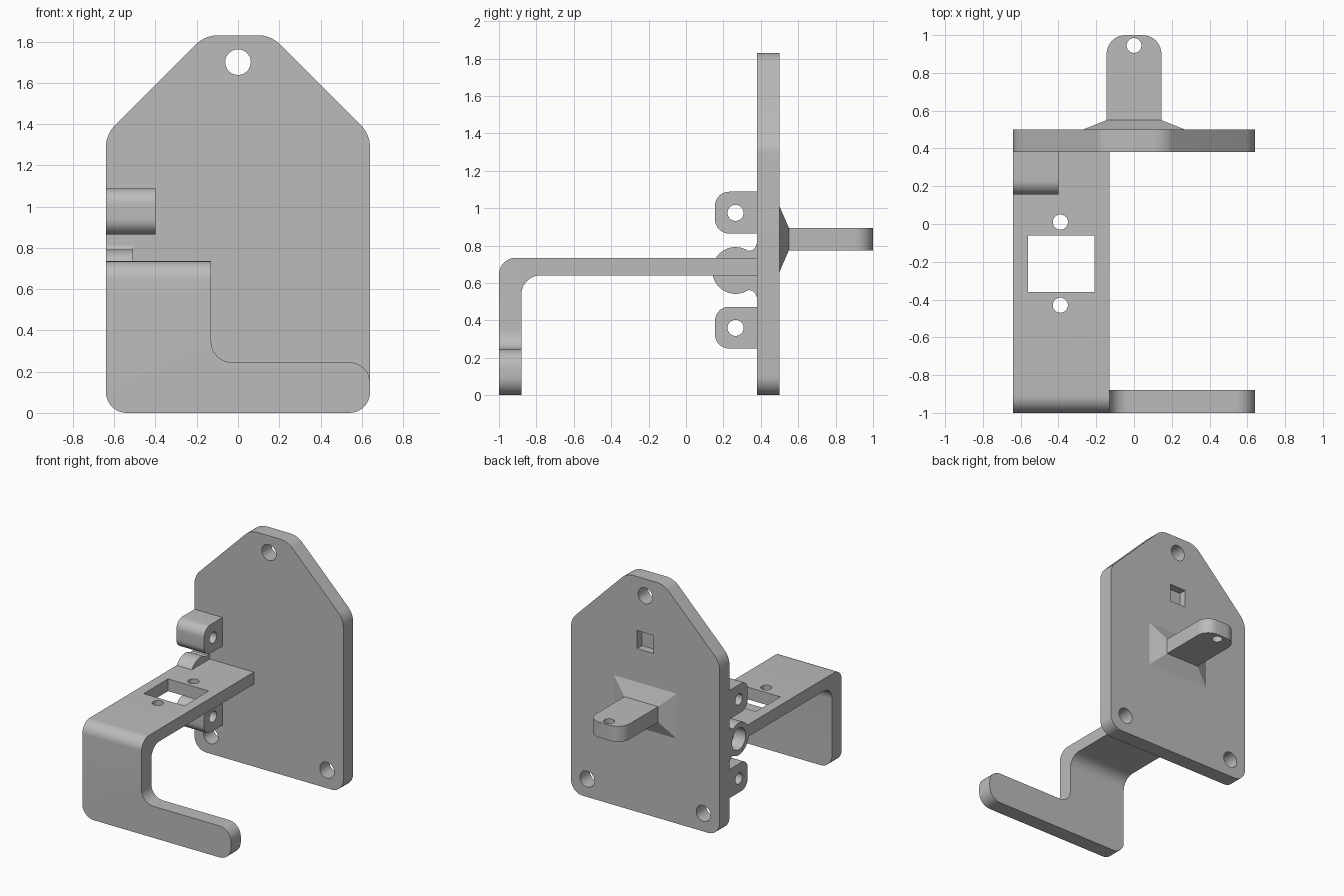
import bpy, bmesh, math
from mathutils import Vector

if "Cube" in bpy.data.objects:
    bpy.data.objects.remove(bpy.data.objects["Cube"])

grey = bpy.data.materials.new("plain grey")
grey.diffuse_color = (0.5, 0.5, 0.5, 1)
grey.use_nodes = True
grey.node_tree.nodes["Principled BSDF"].inputs["Base Color"].default_value = grey.diffuse_color


def place(axis, u, v, t):
    return {"x": (t, u, v), "y": (u, t, v), "z": (u, v, t)}[axis]


def finish(name, bm):
    bmesh.ops.recalc_face_normals(bm, faces=bm.faces)
    me = bpy.data.meshes.new(name)
    bm.to_mesh(me)
    bm.free()
    me.materials.append(grey)
    ob = bpy.data.objects.new(name, me)
    bpy.context.collection.objects.link(ob)
    return ob


def prism(name, pts, axis, a, b):
    """Extrude a 2D outline along an axis from a to b."""
    bm = bmesh.new()
    lo = [bm.verts.new(place(axis, p[0], p[1], a)) for p in pts]
    hi = [bm.verts.new(place(axis, p[0], p[1], b)) for p in pts]
    bm.faces.new(lo)
    bm.faces.new(hi)
    for i in range(len(pts)):
        j = (i + 1) % len(pts)
        bm.faces.new((lo[i], lo[j], hi[j], hi[i]))
    return finish(name, bm)


def rounded(corners, n=10):
    """Outline from (u, v, radius) corners."""
    out = []
    for i, (u, v, r) in enumerate(corners):
        p = Vector((u, v))
        if r == 0:
            out.append(p)
            continue
        d1 = (Vector(corners[i - 1][:2]) - p).normalized()
        d2 = (Vector(corners[(i + 1) % len(corners)][:2]) - p).normalized()
        th = d1.angle(d2)
        t = r / math.tan(th / 2)
        c = p + (d1 + d2).normalized() * r / math.sin(th / 2)
        s, e, w = p + d1 * t - c, p + d2 * t - c, math.pi - th
        for k in range(n + 1):
            f = k / n
            out.append(c + (s * math.sin((1 - f) * w) + e * math.sin(f * w)) / math.sin(w))
    return out


def circle(u, v, r, n=40):
    return [(u + r * math.cos(2 * math.pi * k / n), v + r * math.sin(2 * math.pi * k / n))
            for k in range(n)]


def rect(u0, u1, v0, v1):
    return [(u0, v0), (u1, v0), (u1, v1), (u0, v1)]


def boolean(ob, tool, op="DIFFERENCE"):
    m = ob.modifiers.new("bool", "BOOLEAN")
    m.operation, m.solver, m.object = op, "EXACT", tool
    bpy.context.view_layer.objects.active = ob
    bpy.ops.object.modifier_apply(modifier=m.name)
    bpy.data.objects.remove(tool)


def cut(ob, pts, axis, a, b):
    boolean(ob, prism("cutter", pts, axis, a, b))


# back plate with screw holes and a square pocket in the rear
plate = prism("back_plate", rounded([
    (-0.64, 0, 0.1), (0.64, 0, 0.1), (0.64, 1.35, 0.15), (0.16, 1.83, 0.15),
    (-0.16, 1.83, 0.15), (-0.64, 1.35, 0.15)]), "y", 0.38, 0.5)
for x, z in ((0, 1.70), (-0.5, 0.14), (0.5, 0.14)):
    cut(plate, circle(x, z, 0.062), "y", 0.3, 0.6)
cut(plate, rect(-0.07, 0.07, 1.27, 1.41), "y", 0.44, 0.6)

# rear tongue and its flared root
tongue = prism("rear_tongue", rounded([
    (-0.145, 0.5, 0), (0.145, 0.5, 0), (0.145, 1, 0.1), (-0.145, 1, 0.1)]), "z", 0.775, 0.895)
cut(tongue, circle(0, 0.945, 0.039), "z", 0.7, 1)
bm = bmesh.new()
for hx, y, z0, z1 in ((0.27, 0.5, 0.66, 1.01), (0.145, 0.55, 0.775, 0.895)):
    for x in (-hx, hx):
        for z in (z0, z1):
            bm.verts.new((x, y, z))
bmesh.ops.convex_hull(bm, input=bm.verts)
boolean(tongue, finish("tongue_root", bm), "UNION")

# bent arm: side profile intersected with the front hook outline
arm = prism("hook_arm", rounded([
    (0.38, 0.735, 0), (-1, 0.735, 0.09), (-1, -0.1, 0), (-0.88, -0.1, 0),
    (-0.88, 0.64, 0.1), (0.38, 0.64, 0)]), "x", -0.7, 0.7)
outline = prism("hook_outline", rounded([
    (-0.64, 0, 0.1), (0.64, 0, 0.1), (0.64, 0.245, 0.1), (-0.13, 0.245, 0.1),
    (-0.13, 0.85, 0), (-0.64, 0.85, 0)]), "y", -1.1, 0.6)
boolean(arm, outline, "INTERSECT")

# round boss beside the arm, flaring into the plate, with a blind bore
cy, cz = 0.265, 0.667
flare = [(0.355, 0.108), (0.37, 0.123), (0.38, 0.145)]
a0 = math.radians(57)
ring = [(cy + 0.125 * math.cos(a0 + (2 * math.pi - 2 * a0) * k / 32),
         cz + 0.125 * math.sin(a0 + (2 * math.pi - 2 * a0) * k / 32)) for k in range(33)]
ring += [(y, cz - d) for y, d in flare] + [(y, cz + d) for y, d in reversed(flare)]
boolean(arm, prism("boss", ring, "x", -0.64, -0.51), "UNION")
cut(arm, circle(cy, cz, 0.085), "x", -0.8, -0.54)

# arm window and its two screw holes
cut(arm, rect(-0.56, -0.21, -0.36, -0.06), "z", 0.5, 0.9)
for y in (0.01, -0.43):
    cut(arm, circle(-0.39, y, 0.04), "z", 0.5, 0.9)

# two side lugs
lugs = []
for name, z in (("upper_lug", 0.865), ("lower_lug", 0.25)):
    lug = prism(name, rounded([
        (0.38, z, 0), (0.38, z + 0.223, 0), (0.155, z + 0.223, 0.075), (0.155, z, 0.075)]),
        "x", -0.64, -0.40)
    cut(lug, circle(0.265, z + 0.11, 0.043), "x", -0.8, -0.2)
    lugs.append(lug)

# smooth the rounded parts, keep edges crisp
bpy.ops.object.select_all(action="DESELECT")
for ob in [plate, tongue, arm] + lugs:
    ob.select_set(True)
bpy.context.view_layer.objects.active = plate
bpy.ops.object.shade_smooth_by_angle(angle=math.radians(20))
